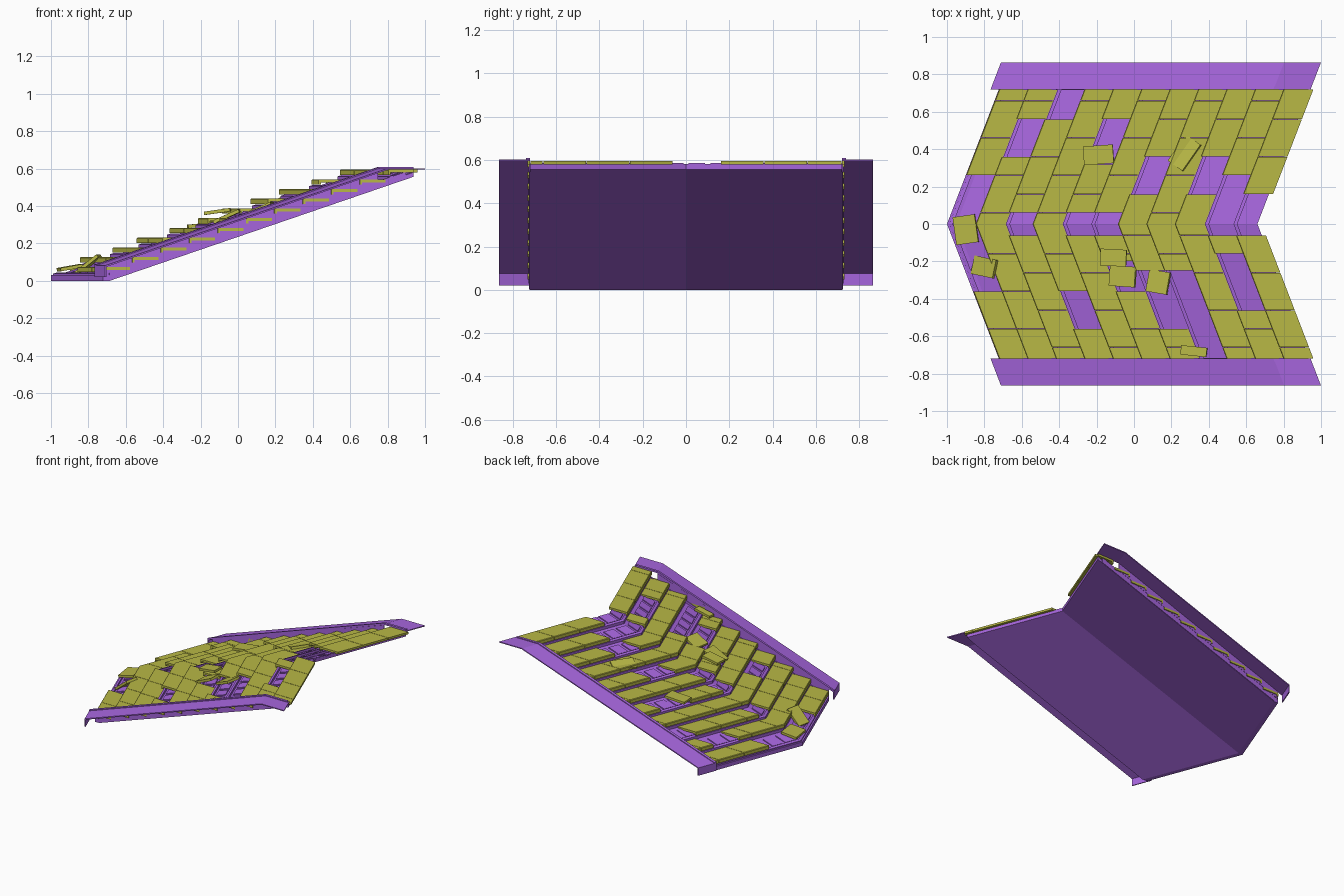
import bpy, bmesh, math
from mathutils import Matrix, Euler, Vector

if "Cube" in bpy.data.objects:
    bpy.data.objects.remove(bpy.data.objects["Cube"])

K, SHEAR = 0.342, 0.385          # roof pitch, plan sweep of each half
ROWS, STEP, RISE = 11, 0.152, 0.052
EDGE, OUT = 0.72, 0.863


def material(name, rgb):
    m = bpy.data.materials.new(name)
    m.diffuse_color = (*rgb, 1)
    m.use_nodes = True
    m.node_tree.nodes["Principled BSDF"].inputs["Base Color"].default_value = m.diffuse_color
    return m


PURPLE = material("purple", (0.38, 0.13, 0.72))
YELLOW = material("yellow", (0.48, 0.48, 0.06))


def prism(bm, profile, y0, y1):
    """Sweep an (s, z) profile across y, folded at the hip line y = 0."""
    ys = [y0, 0, y1] if y0 < -1e-4 and y1 > 1e-4 else [y0, y1]
    rings = [[bm.verts.new((-1 + s + SHEAR * abs(y), y, z)) for s, z in profile] for y in ys]
    n = len(profile)
    for a, b in zip(rings, rings[1:]):
        for i in range(n):
            j = (i + 1) % n
            bm.faces.new((a[i], a[j], b[j], b[i]))
    bm.faces.new(rings[0][::-1])
    bm.faces.new(rings[-1])


def sloped(s0, s1, h0, h1):
    return [(s0, K * s0 + h0), (s1, K * s1 + h0), (s1, K * s1 + h1), (s0, K * s0 + h1)]


def finish(bm, name, mat):
    bmesh.ops.recalc_face_normals(bm, faces=bm.faces)
    me = bpy.data.meshes.new(name)
    bm.to_mesh(me)
    bm.free()
    me.materials.append(mat)
    ob = bpy.data.objects.new(name, me)
    bpy.context.collection.objects.link(ob)
    return ob


# Folded deck with eave fascia
bm = bmesh.new()
prism(bm, [(0, 0), (0.036, 0), (1.66, 0.556), (1.66, 0.58), (0.05, 0.03), (0, 0.03)], -EDGE, EDGE)
finish(bm, "roof_deck", PURPLE)

# Battens and raised panels under the tiles
bm = bmesh.new()
for i in range(ROWS):
    s = i * STEP
    prism(bm, sloped(s + 0.012, s + 0.032, 0.005, 0.034), -EDGE, EDGE)
    for j in range(14):
        y = -0.7 + j * 0.1
        prism(bm, sloped(s + 0.05, s + 0.135, 0.005, 0.02), y + 0.012, y + 0.088)
finish(bm, "deck_battens", PURPLE)

# Tile courses: staggered joints, with gaps where tiles are missing
EVEN = [-0.72, -0.56, -0.36, -0.16, 0.06, 0.26, 0.46, 0.66, 0.72]
ODD = [-0.72, -0.66, -0.46, -0.26, -0.06, 0.16, 0.36, 0.56, 0.72]
GAPS = {0: [(-0.36, 0.26)], 1: [(0.36, 0.56)], 2: [(-0.06, 0.06), (0.56, 0.72)],
        3: [(-0.56, -0.36)], 4: [(-0.06, 0.06), (0.32, 0.56)], 5: [(-0.06, 0.06), (-0.36, -0.2)],
        6: [(-0.56, -0.25), (0.16, 0.36)], 7: [(-0.72, -0.25)], 8: [(0.16, 0.36)],
        9: [(-0.46, -0.16), (-0.06, 0.26)], 10: [(-0.06, 0.16)]}


def tile_profile(i):
    s, z = i * STEP + 0.002, 0.075 + RISE * i
    e = s + 0.16
    return [(s, z - 0.028), (s, z - 0.004), (s + 0.004, z), (e, z), (e, z - 0.016),
            (s + 0.012, z - 0.016), (s + 0.012, z - 0.028)]


bm = bmesh.new()
for i in range(ROWS):
    gaps = GAPS[i]
    cuts = sorted(set((ODD if i % 2 == 0 and i else EVEN) + [v for g in gaps for v in g]))
    for a, b in zip(cuts, cuts[1:]):
        mid = (a + b) / 2
        if not any(g0 < mid < g1 for g0, g1 in gaps):
            prism(bm, tile_profile(i), a + 0.0015, b - 0.0015)
finish(bm, "roof_tiles", YELLOW)

# Tile ends poking through the side walls
bm = bmesh.new()
for i in range(ROWS):
    for a, b in ((EDGE, EDGE + 0.012), (-EDGE - 0.012, -EDGE)):
        prism(bm, tile_profile(i)[:3] + [(i * STEP + 0.14, 0.075 + RISE * i)] +
              [(i * STEP + 0.14, 0.059 + RISE * i)] + tile_profile(i)[5:], a, b)
finish(bm, "tile_ends", YELLOW)

# Side walls and overhanging verge boards with a flat upper end
bm = bmesh.new()
board = [(-0.044, 0.02), (-0.036, 0.02), (-0.036, 0.075), (1.473, 0.595),
         (1.667, 0.595), (1.667, 0.602), (1.47, 0.602), (-0.044, 0.081)]
rim = [(-0.044, 0.075), (1.473, 0.596), (1.655, 0.596), (1.655, 0.608), (1.468, 0.608), (-0.044, 0.087)]
for side in (-1, 1):
    def span(a, b):
        return sorted((side * a, side * b))
    prism(bm, board, *span(EDGE, OUT))
    prism(bm, rim, *span(EDGE, EDGE + 0.018))
    prism(bm, sloped(0.035, 1.62, -0.01, 0.03), *span(EDGE - 0.004, EDGE + 0.004))
    prism(bm, sloped(0.0, 1.47, 0.03, 0.09), *span(EDGE, EDGE + 0.006))
finish(bm, "verge_boards", PURPLE)

# Slipped loose tiles: x, y, extra height, size x, size y, pitch, yaw (degrees)
LOOSE = [(-0.9, -0.03, 0.04, 0.12, 0.15, -10, 8), (-0.8, -0.23, 0.05, 0.15, 0.10, -38, -12),
         (-0.19, 0.37, 0.07, 0.16, 0.10, -5, 4), (0.27, 0.38, 0.05, 0.10, 0.17, -18, -35),
         (-0.06, -0.28, 0.06, 0.15, 0.11, -24, -4), (-0.11, -0.18, 0.09, 0.14, 0.09, -8, -3),
         (0.13, -0.31, 0.045, 0.12, 0.12, -22, -10), (0.32, -0.68, 0.06, 0.14, 0.05, -8, -6)]
bm = bmesh.new()
for x, y, h, sx, sy, pitch, yaw in LOOSE:
    z = K * (x + 1 - SHEAR * abs(y)) + h
    rot = Euler((0, math.radians(pitch), math.radians(yaw))).to_matrix().to_4x4()
    mat = Matrix.Translation(Vector((x, y, z))) @ rot @ Matrix.Diagonal((sx, sy, 0.018, 1))
    bmesh.ops.create_cube(bm, size=1, matrix=mat)
finish(bm, "loose_tiles", YELLOW)
